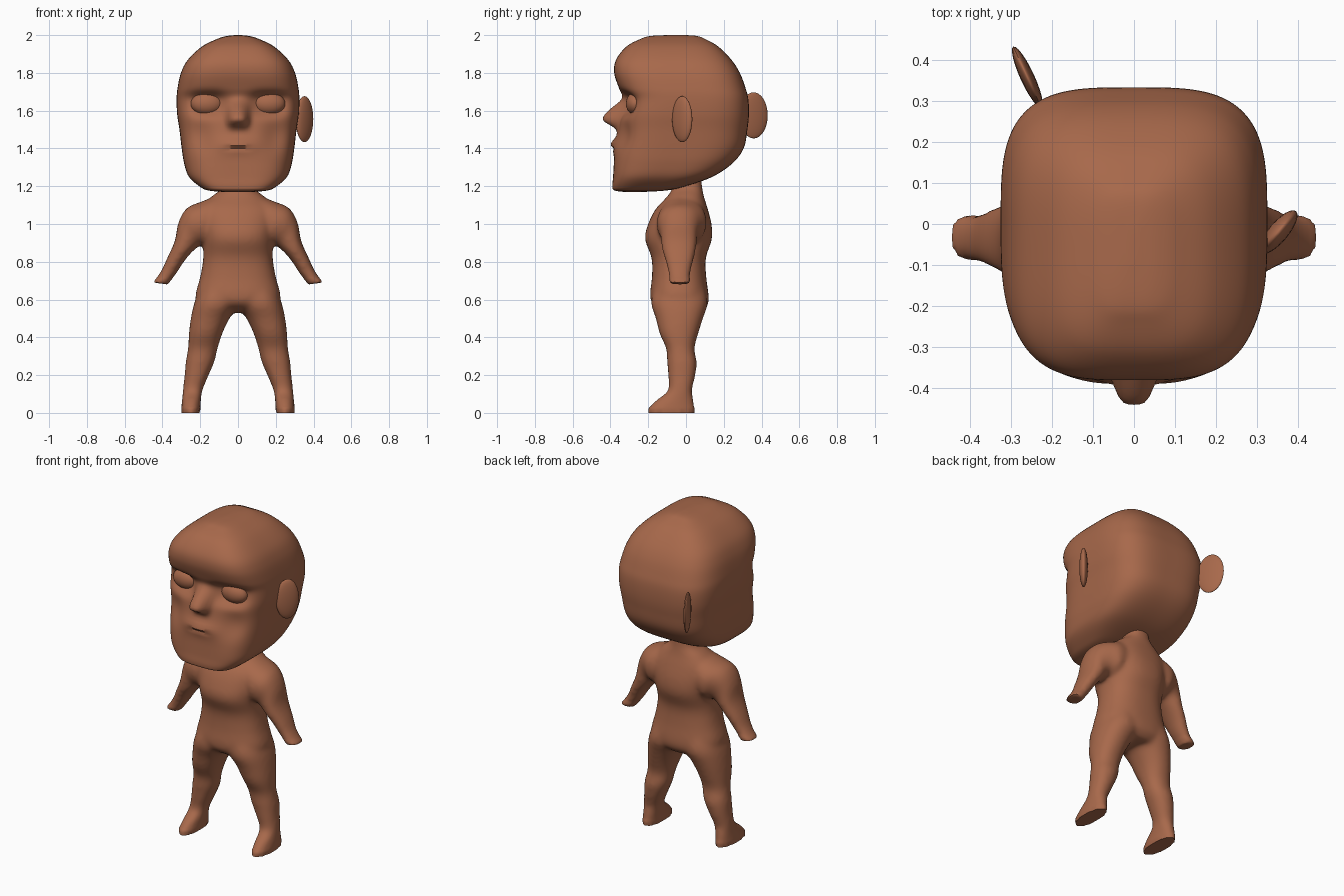
import bpy, bmesh, math
from mathutils import Vector

if "Cube" in bpy.data.objects:
    bpy.data.objects.remove(bpy.data.objects["Cube"])

skin = bpy.data.materials.new("brown_skin")
skin.diffuse_color = (0.39, 0.14, 0.07, 1)
skin.use_nodes = True
skin.node_tree.nodes["Principled BSDF"].inputs["Base Color"].default_value = skin.diffuse_color


def spline(keys, steps):
    """Smooth Catmull-Rom interpolation of whole key rows."""
    rows = []
    for i in range(len(keys) - 1):
        p0, p1 = keys[max(i - 1, 0)], keys[i]
        p2, p3 = keys[i + 1], keys[min(i + 2, len(keys) - 1)]
        for s in range(steps):
            t = s / steps
            rows.append([0.5 * (2 * b + (c - a) * t + (2 * a - 5 * b + 4 * c - d) * t * t
                         + (3 * b - a - 3 * c + d) * t ** 3)
                         for a, b, c, d in zip(p0, p1, p2, p3)])
    rows.append(list(keys[-1]))
    return rows


def loft(bm, keys, segs, steps, n=2.3, side=1):
    """Closed skin over rings: inner x, inner z, outer x, outer z, front y, back y."""
    rings = []
    for ax, az, bx, bz, yf, yb in spline(keys, steps):
        ring = []
        for k in range(segs):
            a = 2 * math.pi * k / segs
            c, s = math.cos(a), math.sin(a)
            r = (abs(c) ** n + abs(s) ** n) ** (-1 / n)
            ring.append(bm.verts.new((side * ((ax + bx) / 2 + (bx - ax) / 2 * c * r),
                                      (yf + yb) / 2 + (yb - yf) / 2 * s * r,
                                      (az + bz) / 2 + (bz - az) / 2 * c * r)))
        rings.append(ring)
    for lo, hi in zip(rings, rings[1:]):
        for k in range(segs):
            j = (k + 1) % segs
            bm.faces.new((lo[k], lo[j], hi[j], hi[k]))
    bm.faces.new(rings[0])
    bm.faces.new(rings[-1])


def level(rows):
    """Symmetric horizontal rings from z, half width, front y, back y."""
    return [(-w, z, w, z, f, b) for z, w, f, b in rows]


def finish(name, bm, angle=50):
    bmesh.ops.recalc_face_normals(bm, faces=bm.faces)
    me = bpy.data.meshes.new(name)
    bm.to_mesh(me)
    bm.free()
    me.materials.append(skin)
    ob = bpy.data.objects.new(name, me)
    bpy.context.collection.objects.link(ob)
    bpy.ops.object.select_all(action='DESELECT')
    bpy.context.view_layer.objects.active = ob
    ob.select_set(True)
    bpy.ops.object.shade_smooth_by_angle(angle=math.radians(angle))
    return ob


def ellipsoid(name, loc, size, turn=0):
    bm = bmesh.new()
    bmesh.ops.create_uvsphere(bm, u_segments=24, v_segments=16, radius=1)
    for v in bm.verts:
        v.co = Vector((v.co.x * size[0], v.co.y * size[1], v.co.z * size[2]))
    ob = finish(name, bm)
    ob.location = loc
    ob.rotation_euler.z = turn
    return ob


# Head: squarish rings from jaw to crown
bm = bmesh.new()
loft(bm, level([
    (1.17, .08, -.33, -.22), (1.178, .16, -.38, -.1), (1.20, .205, -.39, .0),
    (1.25, .26, -.386, .14), (1.32, .285, -.382, .245), (1.40, .298, -.378, .305),
    (1.50, .31, -.357, .325), (1.58, .322, -.343, .333), (1.66, .325, -.328, .33),
    (1.72, .32, -.355, .315), (1.80, .302, -.38, .285), (1.87, .265, -.37, .24),
    (1.94, .19, -.315, .17), (1.98, .11, -.24, .10), (1.995, .06, -.19, .06),
    (2.0, .015, -.1, .0)]), 160, 6, 3.5)


def bump(u, s, p=2):
    return math.exp(-abs(u / s) ** p)


# Face relief: sockets, nose, bridge, lips, mouth line, cheeks
for v in bm.verts:
    x, y, z = v.co
    if y < -.1:
        ax = abs(x)
        d = .05 * bump(ax - .165, .09, 3) * bump(z - 1.635, .06, 3)
        d -= .092 * bump(x, .055, 4) * bump(z - 1.555, .065 if z > 1.555 else .04)
        d -= .02 * bump(x, .03) * bump(z - 1.62, .04)
        d -= .026 * bump(x, .09) * bump(z - 1.42, .035)
        d += .014 * bump(x, .07, 4) * bump(z - 1.40, .012)
        d += .03 * bump(ax - .2, .07) * bump(z - 1.46, .09)
        v.co.y += d * min(1, (-.1 - y) / .1)
finish("head", bm)

# Eyes
for s, side in ((-1, "left"), (1, "right")):
    ellipsoid(side + "_eye", (s * .165, -.268, 1.637), (.085, .05, .06))

# Ears: one on the side, one set at the back corner
ellipsoid("side_ear", (.352, -.02, 1.555), (.067, .024, .122), math.radians(50))
ellipsoid("back_ear", (-.26, .358, 1.575), (.082, .017, .122), math.atan2(.13, -.06))

# Body: torso, arms and legs fused into one skin
bm = bmesh.new()
loft(bm, level([
    (1.28, .07, -.06, .08), (1.20, .075, -.068, .085), (1.145, .14, -.10, .095),
    (1.08, .2, -.16, .115), (1.0, .2, -.2, .135), (.92, .187, -.217, .137),
    (.82, .184, -.182, .105), (.72, .2, -.18, .107), (.62, .225, -.19, .12),
    (.57, .2, -.17, .115), (.53, .1, -.1, .08)]), 48, 5, 2.4)
arm = [(.08, .92, .10, 1.155, -.13, .09), (.17, .89, .19, 1.12, -.155, .11),
       (.195, .89, .27, 1.085, -.15, .08), (.21, .88, .315, 1.01, -.135, .06),
       (.25, .845, .335, .91, -.13, .055), (.29, .795, .375, .82, -.11, .04),
       (.325, .74, .405, .755, -.095, .025), (.372, .68, .45, .69, -.085, .02)]
leg = [(i, z, o, z, f, b) for z, i, o, f, b in (
    (.66, .0, .2, -.17, .1), (.58, -.005, .232, -.185, .115), (.5, .045, .25, -.16, .09),
    (.42, .083, .26, -.14, .065), (.34, .108, .265, -.105, .045),
    (.27, .125, .277, -.1, .057), (.2, .155, .283, -.095, .05),
    (.12, .188, .292, -.095, .032), (.07, .196, .296, -.155, .04),
    (.03, .199, .3, -.195, .045), (0, .2, .3, -.2, .045))]
for s in (-1, 1):
    loft(bm, arm, 32, 5, 2.2, s)
    loft(bm, leg, 32, 5, 2.2, s)
body = finish("body", bm)
mod = body.modifiers.new("fuse", 'REMESH')
mod.mode = 'VOXEL'
mod.voxel_size = .011
bpy.ops.object.modifier_apply(modifier=mod.name)

# Soften the joins, keeping soles and wrists crisp
bm = bmesh.new()
bm.from_mesh(body.data)
soft = [v for v in bm.verts if v.co.z > .03 and not (abs(v.co.x) > .34 and v.co.z < .71)]
for _ in range(8):
    bmesh.ops.smooth_vert(bm, verts=soft, factor=.5, use_axis_x=True,
                          use_axis_y=True, use_axis_z=True)
for v in bm.verts:
    if v.co.z < .006:
        v.co.z = 0
bm.to_mesh(body.data)
bm.free()
if not body.data.materials:
    body.data.materials.append(skin)
for p in body.data.polygons:
    p.material_index = 0
bpy.ops.object.shade_smooth_by_angle(angle=math.radians(50))
